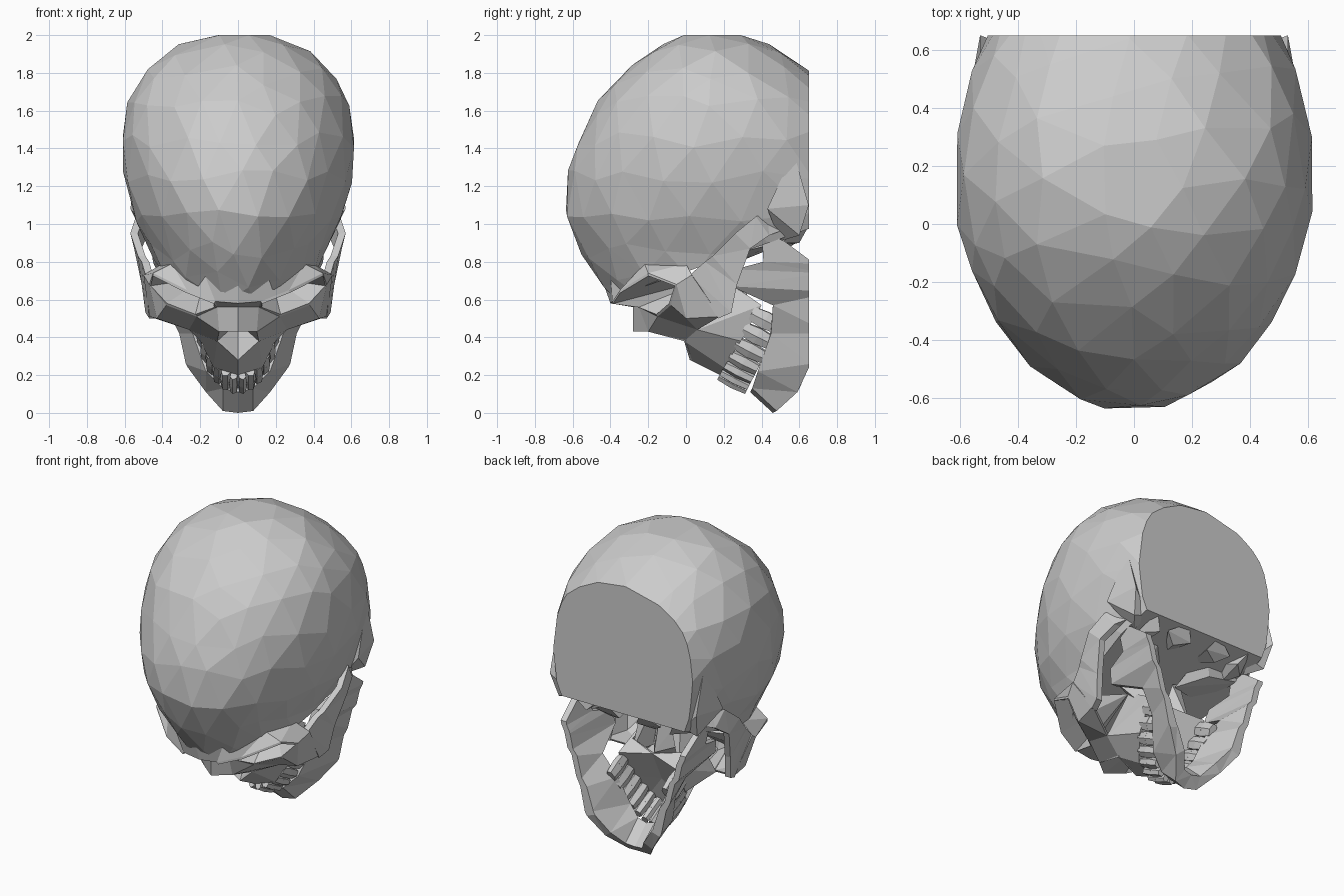
import bpy
import bmesh
import math
import random
from mathutils import Matrix, Vector

random.seed(4)
BACK = 0.65  # flat cut plane at the rear

default_cube = bpy.data.objects.get("Cube")
if default_cube:
    bpy.data.objects.remove(default_cube, do_unlink=True)


# Flat shaded object, optionally mirrored and thickened
def finish(name, bm, mirrored=False, thickness=0.0):
    bmesh.ops.recalc_face_normals(bm, faces=bm.faces)
    mesh = bpy.data.meshes.new(name)
    bm.to_mesh(mesh)
    bm.free()
    obj = bpy.data.objects.new(name, mesh)
    bpy.context.collection.objects.link(obj)
    if mirrored:
        mirror = obj.modifiers.new("Mirror", 'MIRROR')
        mirror.use_clip = True
    if thickness:
        solid = obj.modifiers.new("Solidify", 'SOLIDIFY')
        solid.thickness = thickness


# Remove everything on the normal side of a plane and cap the hole
def slice_off(bm, point, normal):
    geom = bm.verts[:] + bm.edges[:] + bm.faces[:]
    cut = bmesh.ops.bisect_plane(bm, geom=geom, plane_co=point, plane_no=normal,
                                 clear_outer=True)
    edges = [e for e in cut["geom_cut"] if isinstance(e, bmesh.types.BMEdge)]
    if edges:
        bmesh.ops.contextual_create(bm, geom=edges)


# Half of a symmetric shell, each face spelled out with point names
def patch(name, points, faces):
    bm = bmesh.new()
    verts = {}
    for face in faces:
        corners = face.split()
        for key in corners:
            if key not in verts:
                verts[key] = bm.verts.new(points[key])
        bm.faces.new([verts[key] for key in corners])
    finish(name, bm, mirrored=True, thickness=0.015)


# Loft a bony plate through rows of (upper, lower, inset)
def plate(name, rows, open_start=False):
    bm = bmesh.new()
    rings = []
    for upper, lower, inset in rows:
        a, b, step = Vector(upper), Vector(lower), Vector(inset)
        rings.append([bm.verts.new(co) for co in (a, b, b + step, a + step)])
    for near, far in zip(rings, rings[1:]):
        for i in range(4):
            j = (i + 1) % 4
            bm.faces.new((near[i], near[j], far[j], far[i]))
    bm.faces.new(rings[-1])
    if not open_start:
        bm.faces.new(rings[0])
    bmesh.ops.triangulate(bm, faces=bm.faces)
    slice_off(bm, (0, BACK, 0), (0, 1, 0))
    finish(name, bm, mirrored=True)


# Convex lump of bone on both sides
def chunk(name, points):
    bm = bmesh.new()
    for co in points:
        bm.verts.new(co)
    bmesh.ops.convex_hull(bm, input=bm.verts)
    finish(name, bm, mirrored=True)


# Cranium: faceted sphere fitted to (height, front, back, half width) levels
levels = [
    (0.45, -0.25, 0.4, 0.2), (0.62, -0.41, 0.7, 0.37), (0.83, -0.55, 1.1, 0.45),
    (1.0, -0.64, 1.15, 0.54), (1.18, -0.66, 1.08, 0.6), (1.45, -0.57, 0.99, 0.625),
    (1.65, -0.47, 0.88, 0.585), (1.79, -0.35, 0.68, 0.51), (1.9, -0.21, 0.53, 0.41),
    (1.97, -0.1, 0.42, 0.28), (2.05, 0.1, 0.2, 0.0),
]


def level_at(z):
    for low, high in zip(levels, levels[1:]):
        if z <= high[0]:
            f = (z - low[0]) / (high[0] - low[0])
            return [a + (b - a) * f for a, b in zip(low, high)]
    return levels[-1]


bm = bmesh.new()
bmesh.ops.create_icosphere(bm, subdivisions=3, radius=1)
middle = 0.15
for v in bm.verts:
    wobble = Vector([random.uniform(-0.05, 0.05) for axis in range(3)])
    direction = (v.co + wobble).normalized()
    z = 1.25 + 0.78 * direction.z
    _, front, back, width = level_at(z)
    flat = Vector((direction.x, direction.y)).normalized()
    depth = back - middle if flat.y > 0 else middle - front
    v.co = (flat.x * width, middle + flat.y * depth, min(z, 2.0))
bmesh.ops.recalc_face_normals(bm, faces=bm.faces)
slice_off(bm, (0, BACK, 0), (0, 1, 0))
slice_off(bm, (0, -0.42, 0.6), (0, 0.35, -1))
finish("cranium", bm)

# Landmarks of the face, left half
face = dict(
    fore_mid=(0, -0.45, 0.72), fore_in=(0.18, -0.4, 0.74),
    fore_out=(0.35, -0.22, 0.79), temple=(0.4, 0, 0.79),
    glabella=(0, -0.4, 0.58), brow_in=(0.12, -0.39, 0.59),
    brow_mid=(0.27, -0.35, 0.65), brow_out=(0.45, -0.2, 0.74),
    nasion=(0, -0.28, 0.56), nose_tip=(0, -0.28, 0.43), nose_side=(0.1, -0.2, 0.43),
    orbit_in=(0.11, -0.25, 0.56), orbit_low=(0.22, -0.15, 0.51),
    orbit_floor=(0.38, -0.08, 0.57), orbit_out=(0.47, -0.05, 0.68),
    orbit_back=(0.17, 0.15, 0.72),
    cheek_top=(0.5, 0.03, 0.73), cheek_front=(0.43, 0, 0.5),
    cheek_low=(0.47, 0.18, 0.51), cheek_in=(0.26, 0.06, 0.44),
    hole_side=(0.11, -0.01, 0.38), hole_back=(0, 0.12, 0.48), spine=(0, 0.02, 0.28),
    gum_front=(0, 0.18, 0.2), gum_side=(0.13, 0.2, 0.24), gum_mid=(0.2, 0.29, 0.38),
    gum_back=(0.21, 0.4, 0.57), max_back=(0.19, 0.3, 0.64),
    palate=(0, 0.25, 0.4), palate_back=(0, 0.35, 0.6),
)

# Brow ridge
patch("brow", face, [
    "glabella brow_in fore_in fore_mid",
    "brow_in brow_mid fore_out fore_in",
    "brow_mid brow_out fore_out",
    "brow_out temple fore_out",
    "glabella nasion orbit_in brow_in",
])

# Eye sockets: fans from the rim to the deepest point
rim = ["orbit_in", "brow_in", "brow_mid", "brow_out", "orbit_out",
       "orbit_floor", "orbit_low", "orbit_in"]
patch("eye_sockets", face, [f"orbit_back {a} {b}" for a, b in zip(rim, rim[1:])])

# Nose bone and the hollow under it
patch("nose", face, [
    "nasion nose_tip nose_side orbit_in",
    "nose_tip nose_side hole_back",
    "nose_side hole_side hole_back",
    "hole_side spine hole_back",
])

# Cheek bones
patch("cheeks", face, [
    "brow_out orbit_out cheek_top temple",
    "orbit_out orbit_floor cheek_front",
    "orbit_out cheek_front cheek_low cheek_top",
    "orbit_floor orbit_low cheek_in cheek_front",
    "cheek_front cheek_in cheek_low",
])

# Upper jaw and palate
patch("upper_jaw", face, [
    "orbit_in nose_side orbit_low",
    "nose_side hole_side cheek_in orbit_low",
    "hole_side spine gum_front gum_side",
    "hole_side gum_side gum_mid cheek_in",
    "cheek_in gum_mid gum_back",
    "cheek_in gum_back max_back",
    "cheek_in max_back orbit_back",
    "gum_front gum_side palate",
    "gum_side gum_mid palate",
    "gum_mid gum_back palate_back palate",
    "gum_back max_back palate_back",
])

# Cheek arches running back to the ears
inward = (-0.04, 0, 0)
plate("cheek_arches", [
    ((0.49, 0.02, 0.73), (0.47, 0.17, 0.5), inward),
    ((0.51, 0.1, 0.8), (0.49, 0.24, 0.53), inward),
    ((0.53, 0.14, 0.83), (0.51, 0.27, 0.68), inward),
    ((0.57, 0.26, 0.95), (0.55, 0.34, 0.87), inward),
    ((0.54, 0.37, 1.04), (0.52, 0.44, 0.94), inward),
    ((0.48, 0.43, 1.06), (0.46, 0.52, 0.97), inward),
])

# Lower jaw: chin, body, upright branch and hinge
plate("lower_jaw", [
    ((0, 0.34, 0.11), (0, 0.46, 0), (0, 0.07, 0.06)),
    ((0.08, 0.35, 0.13), (0.08, 0.48, 0.01), (-0.02, 0.06, 0.06)),
    ((0.17, 0.38, 0.22), (0.17, 0.59, 0.11), (-0.05, 0.02, 0.04)),
    ((0.24, 0.45, 0.42), (0.28, 0.66, 0.26), (-0.06, 0, 0.02)),
    ((0.32, 0.46, 0.57), (0.35, 0.76, 0.42), inward),
    ((0.38, 0.24, 0.67), (0.41, 0.78, 0.64), inward),
    ((0.4, 0.26, 0.76), (0.43, 0.73, 0.74), inward),
    ((0.43, 0.41, 0.8), (0.45, 0.68, 0.79), inward),
    ((0.46, 0.4, 0.96), (0.46, 0.52, 0.91), inward),
], open_start=True)

# Bony lumps under and behind the cranium
chunk("ear_bones", [(0.53, 0.57, 1.38), (0.57, 0.43, 1.08), (0.5, 0.6, 0.94),
                    (0.42, 0.5, 0.91), (0.53, BACK, 1.1), (0.4, 0.6, 0.97)])
chunk("palate_wings", [(0.05, 0.18, 0.6), (0.17, 0.32, 0.55), (0.14, 0.25, 0.86),
                       (0.22, 0.1, 0.8), (0.07, 0.27, 0.82)])
chunk("nose_divider", [(0, 0.1, 0.5), (0, 0.33, 0.6), (0, 0.26, 0.86),
                       (0.12, 0.16, 0.62), (0.1, 0.14, 0.82)])
chunk("base_ridges", [(0.44, 0.45, 0.89), (0.08, 0.28, 0.8), (0.15, 0.5, 1.0),
                      (0.22, 0.43, 0.86), (0.3, 0.2, 0.83)])
chunk("neck_knobs", [(0.06, 0.6, 0.91), (0.16, 0.55, 0.88), (0.24, 0.6, 0.93),
                     (0.12, BACK, 1.0), (0.1, 0.4, 0.92)])
chunk("side_knobs", [(0.3, 0.6, 0.9), (0.4, 0.5, 0.9), (0.26, 0.45, 0.95),
                     (0.36, BACK, 0.99), (0.33, 0.4, 0.87)])

# Teeth: two rows set along the curve of the bite
bite_front = Vector((0, 0.25, 0.16))
bite_depth = Vector((0, 0.2, 0.39))
bite_down = Vector((0, 0.89, -0.456))
for name, side in (("upper_teeth", -1), ("lower_teeth", 1)):
    bm = bmesh.new()
    for i in range(14):
        angle = math.radians((i - 6.5) * 12.5)
        spot = bite_front + bite_depth * (1 - math.cos(angle))
        spot.x = 0.2 * math.sin(angle)
        tangent = bite_depth * math.sin(angle)
        tangent.x = 0.2 * math.cos(angle)
        size = tangent.length * 0.125
        tangent.normalize()
        axis = bite_down * side
        across = axis.cross(tangent)
        frame = Matrix((tangent * size, across * 0.035, axis)).transposed().to_4x4()
        frame.translation = spot + axis * 0.04
        bmesh.ops.create_cone(bm, cap_ends=True, segments=6, radius1=1.0,
                              radius2=0.8, depth=0.085, matrix=frame)
    finish(name, bm)
